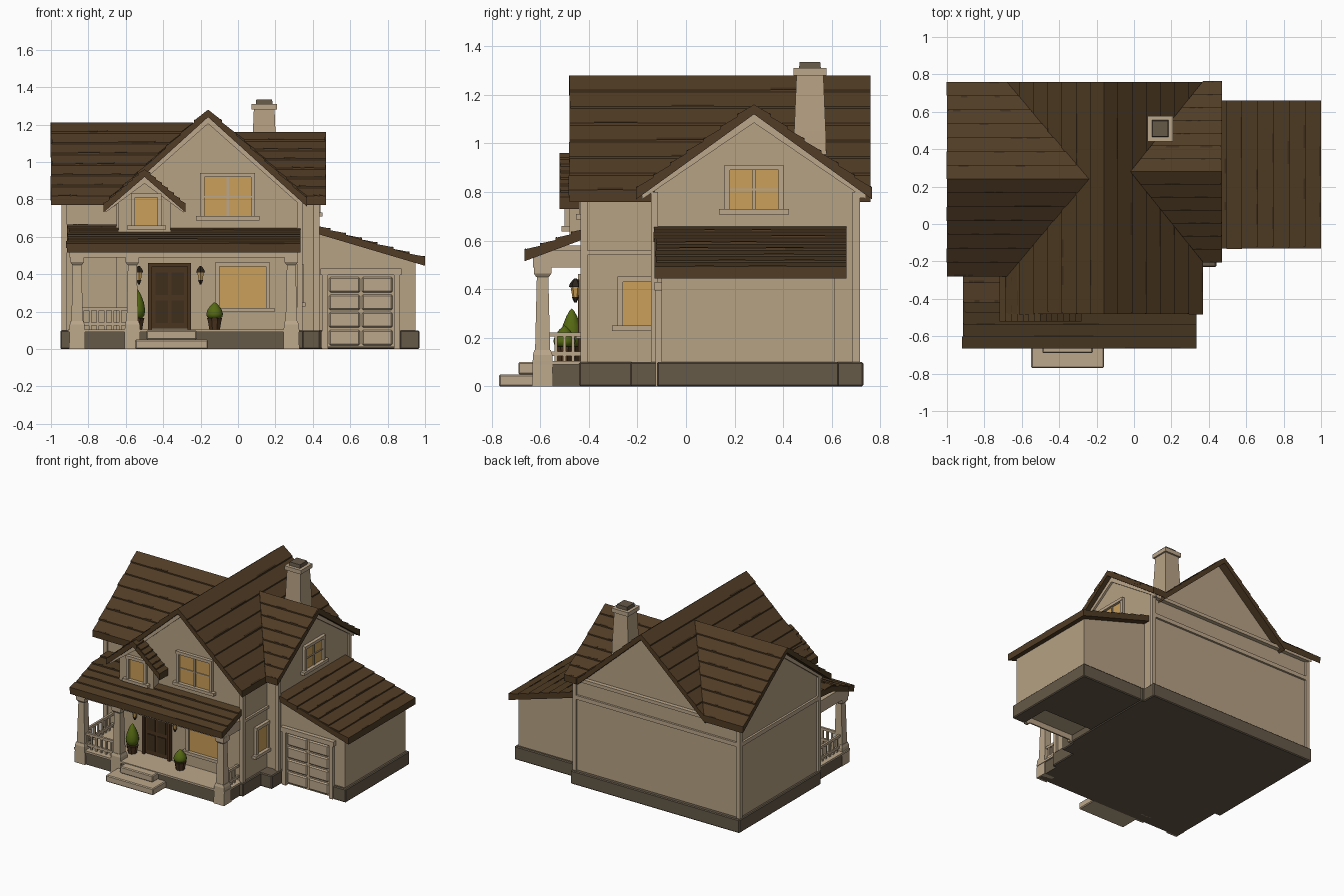
import bpy, bmesh, math, random
from mathutils import Vector

random.seed(4)
if "Cube" in bpy.data.objects:
    bpy.data.objects.remove(bpy.data.objects["Cube"])


def material(name, r, g, b):
    m = bpy.data.materials.new(name)
    m.use_nodes = True
    m.diffuse_color = (r, g, b, 1)
    m.node_tree.nodes["Principled BSDF"].inputs["Base Color"].default_value = (r, g, b, 1)
    return m


WALL = material("tan plaster", .47, .36, .23)
TRIM = material("pale trim", .5, .39, .26)
ROOF = material("brown shingle", .08, .045, .018)
DARK = material("dark shingle", .05, .028, .012)
STONE = material("grey brown stone", .13, .1, .065)
GLASS = material("warm window", .6, .35, .1)
WOOD = material("door wood", .07, .035, .014)
LEAF = material("leaf green", .09, .14, .006)
IRON = material("dark iron", .025, .018, .012)


# A solid is a polygon plus an extrusion vector; an object joins several solids
def add(name, mat, solids, bevel=0):
    bm = bmesh.new()
    for poly, push in solids:
        face = bm.faces.new([bm.verts.new(p) for p in poly])
        out = bmesh.ops.extrude_face_region(bm, geom=[face], use_keep_orig=True)
        moved = [v for v in out["geom"] if isinstance(v, bmesh.types.BMVert)]
        bmesh.ops.translate(bm, verts=moved, vec=push)
    return finish(name, mat, bm, bevel)


def finish(name, mat, bm, bevel=0):
    bmesh.ops.recalc_face_normals(bm, faces=bm.faces)
    mesh = bpy.data.meshes.new(name)
    bm.to_mesh(mesh)
    bm.free()
    mesh.materials.append(mat)
    ob = bpy.data.objects.new(name, mesh)
    bpy.context.collection.objects.link(ob)
    if bevel:
        mod = ob.modifiers.new("soft edges", "BEVEL")
        mod.width = bevel
        mod.segments = 1
    return ob


def block(x0, x1, y0, y1, z0, z1):
    return [(x0, y0, z0), (x1, y0, z0), (x1, y1, z0), (x0, y1, z0)], (0, 0, z1 - z0)


def box(name, mat, *limits, bevel=0):
    return add(name, mat, [block(*limits)], bevel)


# Turned shape; four sides give square posts aligned with the axes
def lathe(name, mat, x, y, profile, sides=12, smooth=False):
    bm = bmesh.new()
    grow = math.sqrt(2) if sides == 4 else 1
    rings = []
    for r, z in profile:
        angles = [math.tau * (i + .5) / sides for i in range(sides)]
        rings.append([bm.verts.new((x + grow * r * math.cos(a), y + grow * r * math.sin(a), z)) for a in angles])
    for low, high in zip(rings, rings[1:]):
        for i in range(sides):
            j = (i + 1) % sides
            bm.faces.new((low[i], low[j], high[j], high[i]))
    bm.faces.new(rings[0])
    bm.faces.new(rings[-1])
    ob = finish(name, mat, bm)
    if smooth:
        ob.data.shade_smooth()
    return ob


# Roof slope: slab with overlapping, slightly ragged shingle courses
def slope(name, ridge_a, ridge_b, eave_a, eave_b, courses=7):
    ra, rb, ea, eb = map(Vector, (ridge_a, ridge_b, eave_a, eave_b))

    def at(u, t, lift=0):
        p = ra.lerp(rb, u).lerp(ea.lerp(eb, u), t)
        return p + Vector((0, 0, lift))
    down = Vector((0, 0, -.04))
    add(name, ROOF, [([ra, rb, eb, ea], down)])
    rows, dark = [], []
    for i in range(courses):
        t0, t1 = i / courses, (i + 1) / courses
        u0 = random.uniform(-.005, .012)
        rows.append(([at(u0, t0), at(1, t0), at(1, t1, .009), at(u0, t1, .009)], down * .6))
        for _ in range(2):
            u = random.uniform(.05, .75)
            w = random.uniform(.05, .2)
            t = t1 - .12 / courses
            dark.append(([at(u, t, .01), at(u + w, t, .01), at(u + w, t1, .011), at(u, t1, .011)], down * .2))
    add(name + "_courses", ROOF, rows)
    add(name + "_gaps", DARK, dark)


# Gabled volume: s runs along the ridge, t across it
def gable(name, axis, s_out, s_ridge, s_eave, mid, half, top, low, wall, tall, floor):
    def at(s, t, z):
        return (s, t, z) if axis == "x" else (t, s, z)
    s0, s1, t0, t1 = wall
    section = [at(s0, t, z) for t, z in ((t0, floor), (t1, floor), (t1, tall), (mid, top - .03), (t0, tall))]
    add(name + "_walls", WALL, [(section, at(s1 - s0, 0, 0))])
    out = .015 if s_out > s0 else -.015
    boards = []
    for side in (-1, 1):
        slope(f"{name}_roof_{'low' if side < 0 else 'high'}", at(s_out, mid, top), at(s_ridge, mid, top),
              at(s_out, mid + side * half, low), at(s_eave, mid + side * half, low))
        edge = mid + side * half * .95
        boards.append(([at(s0, mid, top - .03), at(s0, edge, low), at(s0, edge, low - .04),
                        at(s0, mid, top - .075)], at(out, 0, 0)))
    add(name + "_rake_boards", TRIM, boards)


gable("main", "y", -.48, .76, .76, -.16, .53, 1.28, .8, (-.42, .7, -.65, .33), .8, .05)
gable("left_wing", "x", -1, -.24, -.68, .24, .52, 1.21, .81, (-.93, -.3, -.22, .7), .81, .05)
gable("right_wing", "x", .47, -.02, .37, .28, .485, 1.16, .81, (.42, 0, -.13, .7), .81, .05)
gable("dormer", "y", -.52, -.2, -.2, -.5, .22, .96, .77, (-.48, -.3, -.64, -.36), .8, .6)

# Garage with lean-to roof
add("garage_walls", WALL, [([(.42, -.1, .05), (.95, -.1, .05), (.95, -.1, .46), (.42, -.1, .62)], (0, .71, 0))])
slope("garage_roof", (.41, -.13, .66), (.41, .66, .66), (1, -.13, .485), (1, .66, .485))
frame = [block(x, x + .03, -.125, -.1, 0, .41) for x in (.45, .835)]
frame.append(block(.44, .875, -.13, -.1, .395, .43))
add("garage_door_frame", TRIM, frame)
box("garage_door", WALL, .48, .835, -.11, -.1, .01, .395)
panels = []
for col in range(2):
    for row in range(4):
        x, z = .487 + col * .175, .02 + row * .094
        panels.append(block(x, x + .165, -.122, -.105, z, z + .083))
add("garage_door_panels", TRIM, panels, .008)

# Stone footing
add("footing", STONE, [block(-.95, .44, -.23, .73, 0, .1), block(-.67, .35, -.44, 0, 0, .1),
                       block(.4, .46, -.12, .63, 0, .1), block(.46, .97, .1, .63, 0, .1),
                       block(.865, .97, -.12, .63, 0, .1)], .006)

# Belt course, corner boards and drain pipes
add("belt_course", TRIM, [block(-.94, .43, .69, .715, .63, .66), block(-.945, -.92, -.22, .7, .63, .66),
                          block(.32, .345, -.43, -.13, .54, .56)])
corners = [(-.93, .7), (.42, .7), (.42, -.13), (.33, -.42), (-.93, -.22)]
add("corner_boards", TRIM, [block(x - .015, x + .015, y - .015, y + .015, .1, .8) for x, y in corners])
add("eave_gutter", TRIM, [block(-.93, .43, .69, .73, .775, .8)])


# Windows and doors sit on a wall plane facing the front or the right
def wall_block(side, plane, u0, u1, v0, v1, d):
    if side == "front":
        return block(u0, u1, plane - d, plane + .01, v0, v1)
    return block(plane - .01, plane + d, u0, u1, v0, v1)


def window(name, side, plane, u0, u1, v0, v1, cols=2, rows=1):
    def bar(a, b, c, e, d):
        return wall_block(side, plane, a, b, c, e, d)
    f = .022
    add(name + "_glass", GLASS, [bar(u0, u1, v0, v1, .006)])
    add(name + "_frame", TRIM, [bar(u0 - f, u0, v0, v1, .02), bar(u1, u1 + f, v0, v1, .02),
                                bar(u0 - f, u1 + f, v1, v1 + f, .024),
                                bar(u0 - 2 * f, u1 + 2 * f, v0 - f, v0, .032)])
    bars = []
    for i in range(1, cols):
        u = u0 + (u1 - u0) * i / cols
        bars.append(bar(u - .006, u + .006, v0, v1, .014))
    for i in range(1, rows):
        v = v0 + (v1 - v0) * i / rows
        bars.append(bar(u0, u1, v - .004, v + .004, .012))
    if bars:
        add(name + "_bars", TRIM, bars)


window("gable_window", "front", -.42, -.18, .07, .71, .92, 2, 2)
window("dormer_window", "front", -.48, -.55, -.43, .66, .81, 1)
window("porch_window", "front", -.42, -.1, .15, .22, .44, 1)
window("wing_window", "right", .42, .18, .38, .73, .89, 2, 2)
window("side_window", "right", .33, -.26, -.14, .25, .43, 1)
add("front_door", WOOD, [wall_block("front", -.42, -.46, -.27, .11, .44, .012)])
add("front_door_panels", DARK, [wall_block("front", -.42, u, u + .065, v, v + .12, .019)
                                for u in (-.44, -.355) for v in (.14, .29)])
add("front_door_frame", WOOD, [wall_block("front", -.42, u, u + .02, .1, .455, .025) for u in (-.48, -.27)]
    + [wall_block("front", -.42, -.48, -.25, .44, .46, .025)])

# Porch floor, steps and roof
box("porch_base", STONE, -.9, .32, -.62, -.2, 0, .09)
box("porch_floor", TRIM, -.91, .33, -.63, -.2, .09, .105)
add("porch_steps", TRIM, [block(-.55, -.16, -.77, -.6, 0, .05), block(-.49, -.22, -.69, -.6, .05, .1)], .006)
slope("porch_roof", (-.915, -.41, .65), (.335, -.41, .65), (-.915, -.665, .555), (.335, -.665, .555), 4)
slope("porch_roof_back", (-.915, -.21, .665), (-.63, -.21, .665), (-.915, -.42, .648), (-.63, -.42, .648), 2)
add("porch_beam", TRIM, [block(-.9, .32, -.63, -.56, .49, .535), block(-.9, -.83, -.6, -.22, .49, .58),
                         block(.26, .32, -.6, -.42, .49, .56)])


# Porch posts and railings
def post(name, x, y):
    lathe(name + "_shaft", TRIM, x, y, ((.032, .1), (.023, .48)), 4)
    lathe(name + "_plinth", TRIM, x, y, ((.043, 0), (.04, .13), (.034, .15)), 4)
    lathe(name + "_cap", TRIM, x, y, ((.026, .45), (.036, .465), (.036, .5)), 4)


for label, x in (("left", -.86), ("middle", -.565), ("right", .285)):
    post(label + "_post", x, -.59)


def railing(name, x0, x1, y0, y1):
    bars = [block(x0 - .008, x1 + .008, y0 - .008, y1 + .008, z, z + .018) for z in (.125, .205)]
    count = 1 + round(max(x1 - x0, y1 - y0) / .05)
    for i in range(count):
        x, y = x0 + (x1 - x0) * i / count, y0 + (y1 - y0) * i / count
        bars.append(block(x - .007, x + .007, y - .007, y + .007, .1, .21))
    add(name, TRIM, bars)


railing("front_railing", -.83, -.59, -.59, -.59)
railing("left_railing", -.87, -.87, -.57, -.23)
railing("right_railing", .295, .295, -.57, -.43)

# Chimney
lathe("chimney_shaft", WALL, .14, .51, ((.07, .85), (.065, 1.05), (.055, 1.29)), 4)
lathe("chimney_cap", TRIM, .14, .51, ((.068, 1.28), (.068, 1.31)), 4)
lathe("chimney_pot", STONE, .14, .51, ((.045, 1.31), (.042, 1.335)), 4)

# Lanterns beside the door
for label, x in (("left", -.53), ("right", -.2)):
    lathe(label + "_lantern_body", GLASS, x, -.455, ((.012, .365), (.02, .41)), 6)
    lathe(label + "_lantern_top", IRON, x, -.455, ((.027, .41), (.022, .425), (.005, .445)), 6)
    lathe(label + "_lantern_base", IRON, x, -.455, ((.005, .345), (.015, .368)), 6)
    box(label + "_lantern_arm", IRON, x - .005, x + .005, -.455, -.415, .425, .435)


# Potted shrubs
def shrub(name, x, y, floor, height, r):
    lathe(name + "_pot", WOOD, x, y, ((r * .65, floor), (r * .85, floor + .05), (r * .95, floor + .065)), 8)
    shape = ((.5, 0), (.9, .12), (1, .3), (.85, .55), (.5, .8), (.2, .95), (.04, 1))
    lathe(name + "_leaves", LEAF, x, y, [(r * a, floor + .06 + height * b) for a, b in shape], 14, True)


shrub("left_shrub", -.54, -.47, .1, .16, .045)
shrub("right_shrub", -.125, -.5, .1, .09, .046)
